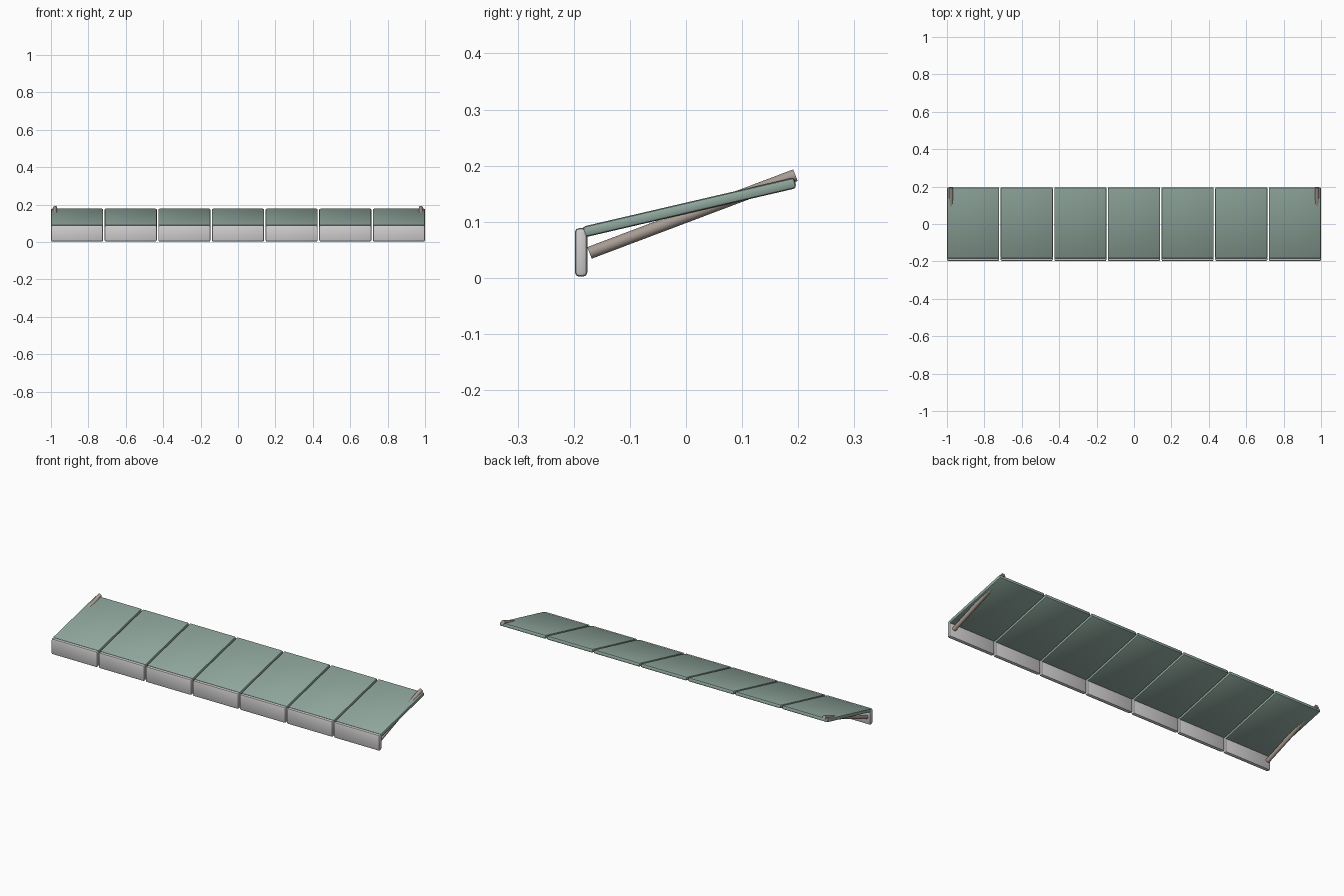
import bpy
import math
from mathutils import Vector

if "Cube" in bpy.data.objects:
    bpy.data.objects.remove(bpy.data.objects["Cube"])


def material(name, rgb):
    m = bpy.data.materials.new(name)
    m.diffuse_color = (*rgb, 1)
    m.use_nodes = True
    m.node_tree.nodes["Principled BSDF"].inputs["Base Color"].default_value = m.diffuse_color
    return m


GREEN = material("sage green", (0.28, 0.39, 0.34))
GREY = material("light grey", (0.62, 0.605, 0.605))
BROWN = material("warm grey metal", (0.39, 0.33, 0.29))


def finish(obj, name, mat):
    obj.name = name
    obj.data.materials.append(mat)
    bpy.ops.object.shade_smooth_by_angle(angle=math.radians(35))


def slab(name, loc, size, tilt, bevel, mat):
    """Rounded box, tilted about x."""
    bpy.ops.mesh.primitive_cube_add(size=1, location=loc, rotation=(tilt, 0, 0))
    obj = bpy.context.object
    obj.scale = size
    bpy.ops.object.transform_apply(location=False, rotation=False, scale=True)
    mod = obj.modifiers.new("rounded edges", 'BEVEL')
    mod.width = bevel
    mod.segments = 2
    bpy.ops.object.modifier_apply(modifier=mod.name)
    finish(obj, name, mat)


def rod(name, a, b, radius, mat):
    """Straight round bar from a to b."""
    a, b = Vector(a), Vector(b)
    d = b - a
    bpy.ops.mesh.primitive_cylinder_add(vertices=12, radius=radius, depth=d.length,
                                        location=(a + b) / 2)
    obj = bpy.context.object
    obj.rotation_euler = d.to_track_quat('Z', 'Y').to_euler()
    finish(obj, name, mat)


COUNT = 7
WIDTH, GAP = 0.279, 0.0078
PITCH = WIDTH + GAP
SLOPE = math.atan2(0.0855, 0.368)

# Sloping canopy panels, each with a hanging front valance
for i in range(COUNT):
    x = (i - (COUNT - 1) / 2) * PITCH
    slab(f"canopy_panel_{i + 1}", (x, 0.006, 0.1255), (WIDTH, 0.388, 0.0195),
         SLOPE, 0.006, GREEN)
    slab(f"valance_{i + 1}", (x, -0.187, 0.0455), (WIDTH, 0.0225, 0.087),
         0, 0.008, GREY)

# Support arms at both ends
for side, label in ((-1, "left"), (1, "right")):
    rod(f"support_arm_{label}", (side * 0.978, -0.172, 0.0445),
        (side * 0.978, 0.195, 0.183), 0.011, BROWN)
